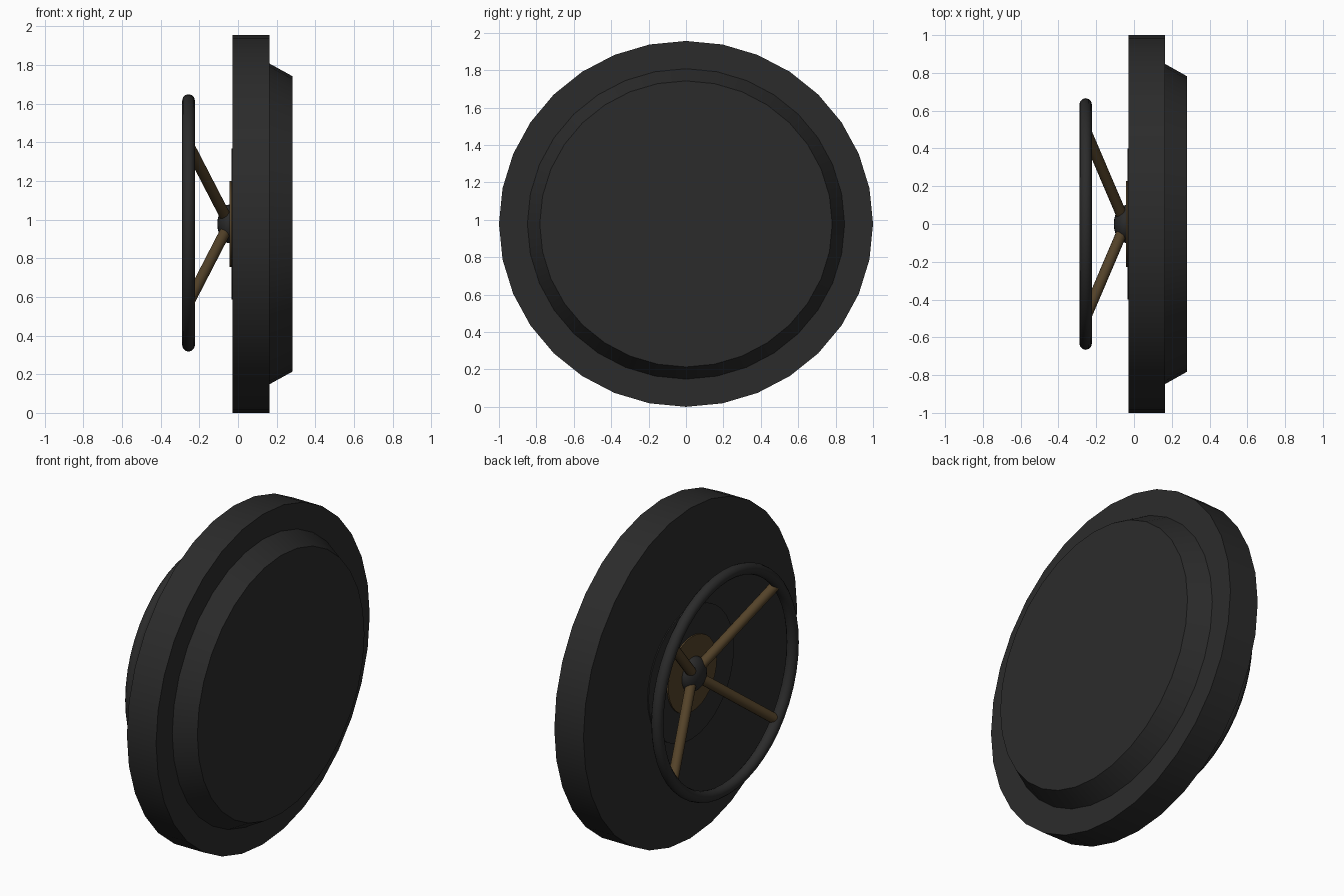
import bpy, math
from mathutils import Vector

if "Cube" in bpy.data.objects:
    bpy.data.objects.remove(bpy.data.objects["Cube"])

CZ, RATIO = 0.978, 0.978      # disc centre height, slight vertical squash


def material(name, rgb):
    m = bpy.data.materials.new(name)
    m.diffuse_color = (*rgb, 1)
    m.use_nodes = True
    m.node_tree.nodes["Principled BSDF"].inputs["Base Color"].default_value = m.diffuse_color
    return m


black = material("black metal", (0.024, 0.024, 0.024))
bronze = material("dark bronze", (0.088, 0.055, 0.022))


def finish(name, mat, angle=30):
    o = bpy.context.object
    o.name = name
    o.data.materials.append(mat)
    bpy.ops.object.transform_apply(location=False, rotation=True, scale=True)
    bpy.ops.object.shade_smooth_by_angle(angle=math.radians(angle))
    return o


def disc(name, x0, x1, r0, r1, mat):
    """Round slab along x, 32 sides, vertex at the top."""
    bpy.ops.mesh.primitive_cone_add(vertices=32, radius1=r0, radius2=r1, depth=x1 - x0,
                                    location=((x0 + x1) / 2, 0, CZ), rotation=(0, math.pi / 2, 0))
    o = finish(name, mat)
    o.scale.z = RATIO
    bpy.ops.object.transform_apply(location=False, rotation=False, scale=True)
    return o


# door body: thick disc, tapered plug, raised plates
disc("door_disc", -0.028, 0.163, 1.0, 1.0, black)
disc("door_plug", 0.16, 0.281, 0.85, 0.782, black)
disc("raised_plate", -0.034, -0.02, 0.4, 0.4, black)
disc("hub_plate", -0.043, -0.02, 0.227, 0.227, bronze)

# hub dome
bpy.ops.mesh.primitive_uv_sphere_add(segments=24, ring_count=12, location=(-0.045, 0, CZ),
                                     scale=(0.062, 0.1, 0.1))
finish("hub_dome", black, 60)

# hand wheel rim
bpy.ops.mesh.primitive_torus_add(major_segments=48, minor_segments=12, major_radius=0.633,
                                 minor_radius=0.033, location=(-0.256, 0, CZ + 0.005),
                                 rotation=(0, math.pi / 2, 0))
finish("wheel_rim", black, 60)

# four slanted spokes
for i, (sy, sz) in enumerate([(1, 1), (1, -1), (-1, -1), (-1, 1)]):
    a = Vector((-0.045, 0, CZ))
    b = Vector((-0.254, 0.49 * sy, CZ + 0.405 * sz))
    d = b - a
    bpy.ops.mesh.primitive_cylinder_add(vertices=16, radius=0.029, depth=d.length,
                                        location=(a + b) / 2,
                                        rotation=d.to_track_quat('Z', 'Y').to_euler())
    finish(f"spoke_{i + 1}", bronze)
